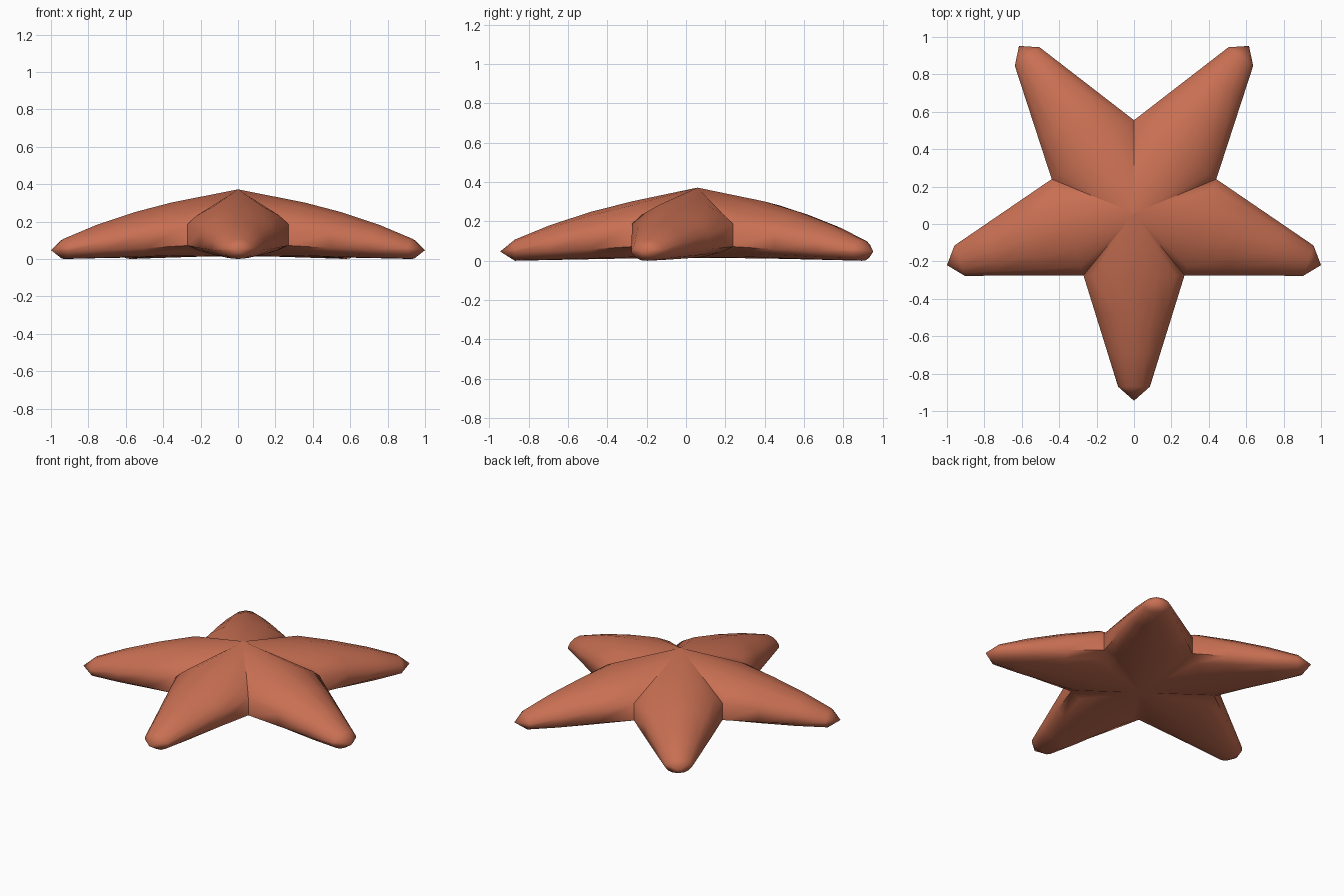
import bpy, bmesh
from mathutils import Vector

if "Cube" in bpy.data.objects:
    bpy.data.objects.remove(bpy.data.objects["Cube"])

# flat colour
coral = bpy.data.materials.new("coral orange")
coral.diffuse_color = (0.58, 0.16, 0.085, 1)
coral.use_nodes = True
coral.node_tree.nodes["Principled BSDF"].inputs["Base Color"].default_value = coral.diffuse_color

# arms in plan: left valley, right valley, left shoulder, right shoulder, tip
front = ((-.27, -.275), (.27, -.275), (-.085, -.87), (.085, -.87), (0, -.945))
side = ((.27, -.275), (.44, .24), (.905, -.277), (.96, -.115), (1, -.22))
back = ((.44, .24), (0, .555), (.637, .845), (.505, .945), (.615, .952))


def mirrored(arm):
    a, b, c, d, t = [(-x, y) for x, y in arm]
    return (b, a, d, c, t)


arms = [front, side, back, mirrored(back), mirrored(side)]

# sections along an arm: (position, top heights, bottom heights), side to ridge
ACROSS_TOP = (1, .82, .48, 0)
ACROSS_BOTTOM = (1, .75, .4, 0)
SECTIONS = [
    (0.0, (.19, .235, .285, .305), (.075, .045, .022, .015)),
    (0.35, (.145, .19, .234, .252), (.062, .032, .015, .011)),
    (0.7, (.10, .138, .171, .184), (.052, .022, .009, .007)),
    (1.0, (.062, .084, .103, .111), (.045, .02, .006, .003)),
]


def ring(bm, arm, section):
    """One cross-section, split into its top and bottom rows of vertices."""
    t, top, bottom = section
    a, b, c, d = [Vector(p) for p in arm[:4]]
    left, right = a.lerp(c, t), b.lerp(d, t)

    def row(across, heights):
        us = [(-u, z) for u, z in zip(across, heights)]
        us += [(u, z) for u, z in reversed(list(zip(across, heights))[:-1])]
        return [bm.verts.new((*left.lerp(right, (u + 1) / 2), z)) for u, z in us]

    return row(ACROSS_TOP, top), row(ACROSS_BOTTOM, bottom)


bm = bmesh.new()
peak = bm.verts.new((0, .058, .375))
belly = bm.verts.new((0, .058, .018))

for arm in arms:
    rings = [ring(bm, arm, s) for s in SECTIONS]
    # central disc wedge, top and underside
    for centre, row in ((peak, rings[0][0]), (belly, rings[0][1])):
        for p, q in zip(row, row[1:]):
            bm.faces.new((centre, p, q))
    # arm skin
    loops = [top + bottom[::-1] for top, bottom in rings]
    n = len(loops[0])
    for l0, l1 in zip(loops, loops[1:]):
        for i in range(n):
            j = (i + 1) % n
            bm.faces.new((l0[i], l0[j], l1[j], l1[i]))
    # pointed tip
    tip = bm.verts.new((*arm[4], .05))
    for i in range(n):
        bm.faces.new((loops[-1][i], loops[-1][(i + 1) % n], tip))

# weld neighbouring arms at the valleys
bmesh.ops.remove_doubles(bm, verts=bm.verts, dist=.0005)
bmesh.ops.recalc_face_normals(bm, faces=bm.faces)
low = min(v.co.z for v in bm.verts)
for v in bm.verts:
    v.co.z -= low

mesh = bpy.data.meshes.new("starfish_body")
bm.to_mesh(mesh)
bm.free()
mesh.materials.append(coral)
body = bpy.data.objects.new("starfish_body", mesh)
bpy.context.collection.objects.link(body)

# soft skin with sharp valleys
bpy.context.view_layer.objects.active = body
body.select_set(True)
bpy.ops.object.shade_smooth_by_angle(angle=1.1)
